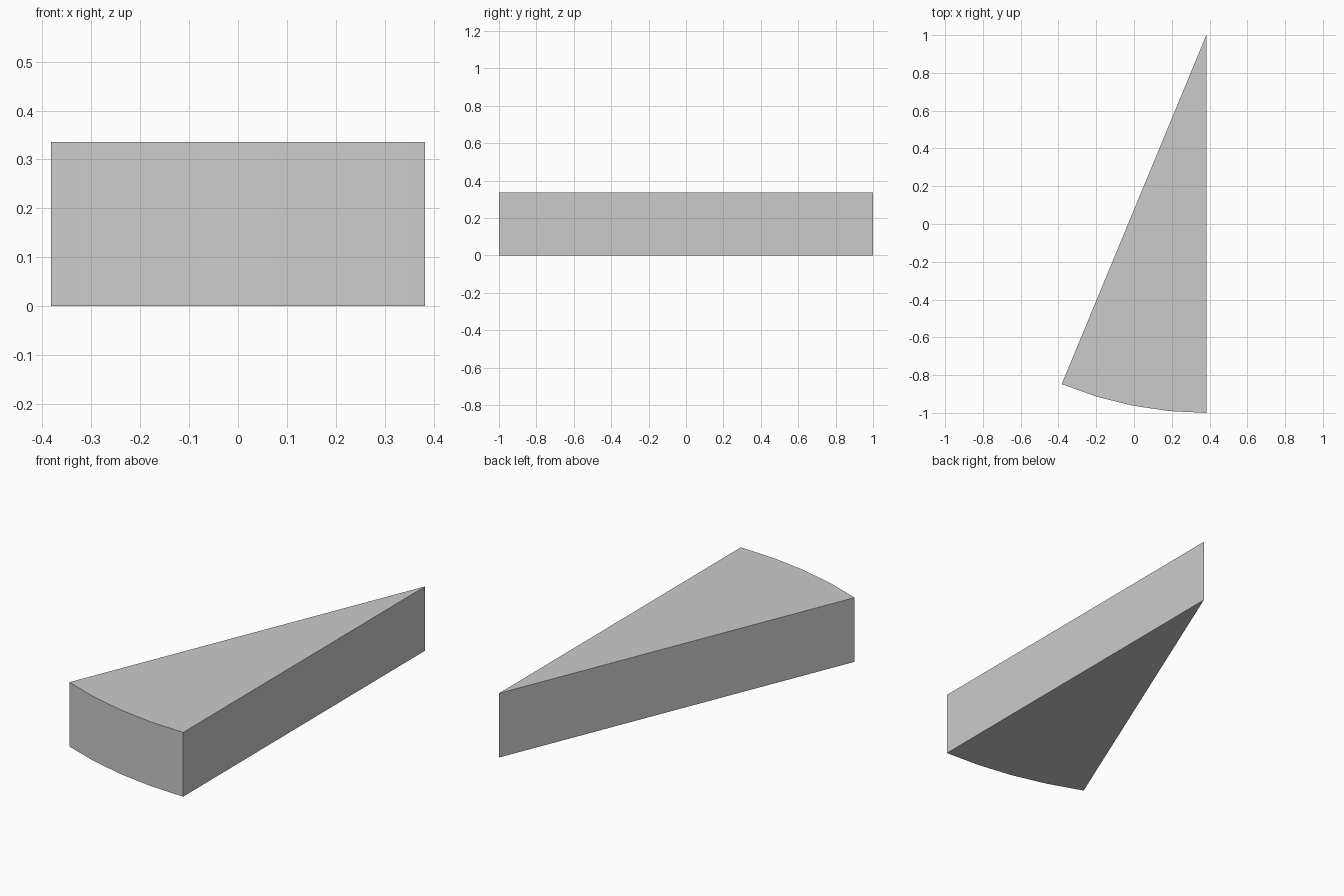
import bpy, bmesh
from math import sin, cos, radians

if "Cube" in bpy.data.objects:
    bpy.data.objects.remove(bpy.data.objects["Cube"])

RADIUS, ANGLE, HEIGHT, STEPS = 2.0, 22.5, 0.336, 4
apex_x = RADIUS * sin(radians(ANGLE)) / 2

# Sector outline: pointed tip at the back, curved rim at the front
outline = [(apex_x, 1.0)]
for i in range(STEPS + 1):
    a = radians(ANGLE * (1 - i / STEPS))
    outline.append((apex_x - RADIUS * sin(a), 1.0 - RADIUS * cos(a)))

# Extrude the outline upward into a solid wedge
bm = bmesh.new()
base = bm.faces.new([bm.verts.new((x, y, 0)) for x, y in outline])
top = bmesh.ops.extrude_face_region(bm, geom=[base], use_keep_orig=True)
top_verts = [g for g in top["geom"] if isinstance(g, bmesh.types.BMVert)]
bmesh.ops.translate(bm, verts=top_verts, vec=(0, 0, HEIGHT))
bmesh.ops.recalc_face_normals(bm, faces=bm.faces)

mesh = bpy.data.meshes.new("wedge")
bm.to_mesh(mesh)
bm.free()
wedge = bpy.data.objects.new("wedge", mesh)
bpy.context.collection.objects.link(wedge)

# Smooth the curved rim, keep the corners sharp
bpy.context.view_layer.objects.active = wedge
wedge.select_set(True)
bpy.ops.object.shade_smooth_by_angle(angle=radians(30))
